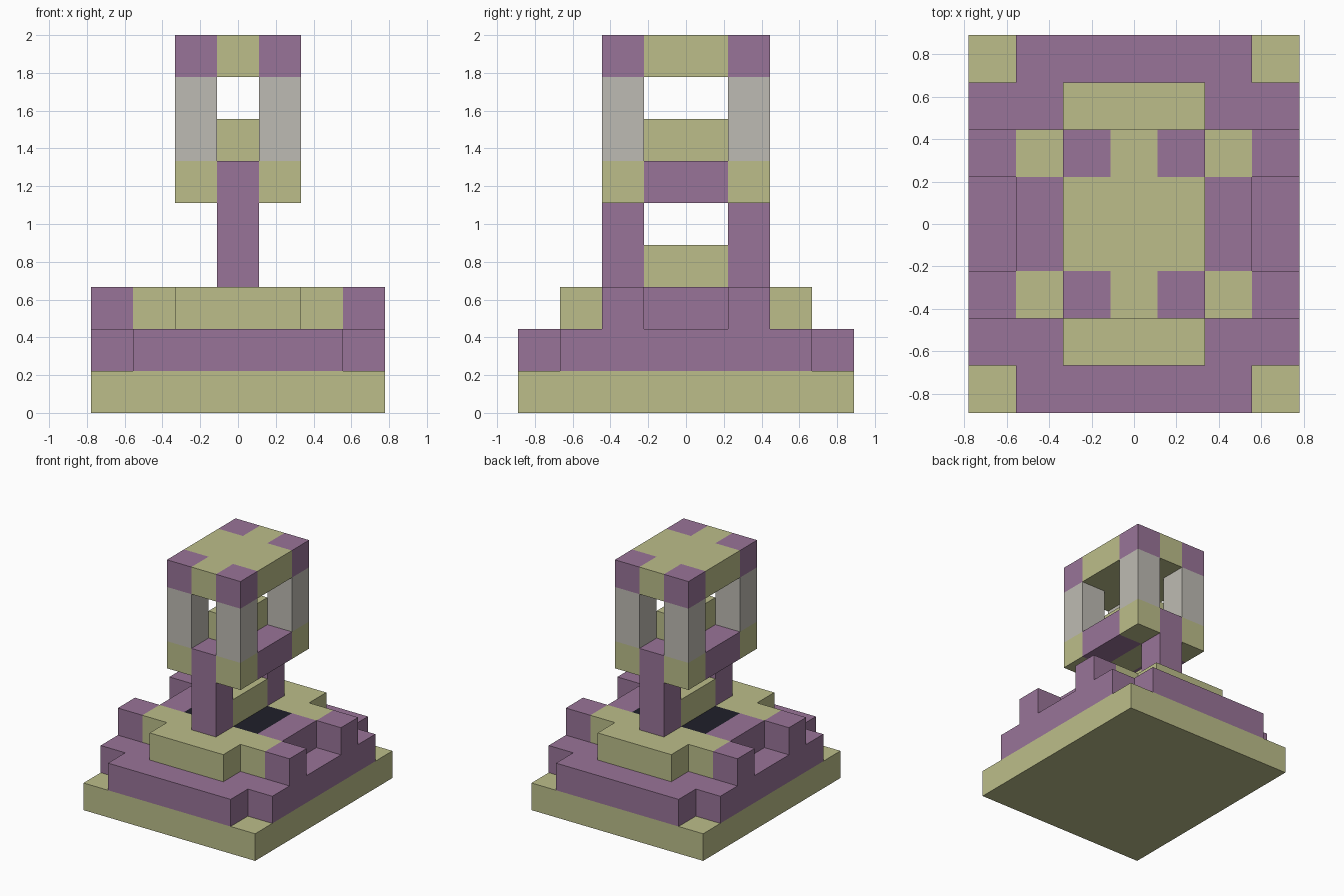
import bpy, bmesh
from mathutils import Matrix, Vector

cube = bpy.data.objects.get("Cube")
if cube:
    bpy.data.objects.remove(cube, do_unlink=True)

U = 2 / 9  # edge of one block


def material(name, rgb):
    """Flat material from 0-255 display values."""
    lin = [((c / 255 + 0.055) / 1.055) ** 2.4 for c in rgb]
    m = bpy.data.materials.new(name)
    m.use_nodes = True
    m.diffuse_color = (*lin, 1)
    m.node_tree.nodes["Principled BSDF"].inputs["Base Color"].default_value = (*lin, 1)
    return m


olive = material("olive", (188, 190, 138))
purple = material("purple", (153, 116, 152))
grey = material("warm_grey", (190, 187, 179))
dark = material("near_black", (31, 31, 42))


def block(name, mat, x, y, z, mirror=""):
    """Box spanning block ranges, repeated across the named axes."""
    lo, hi = Vector((x[0], y[0], z[0])), Vector((x[1], y[1], z[1]))
    mid, size = (lo + hi) / 2, hi - lo
    bm = bmesh.new()
    for sx in ((1, -1) if "x" in mirror else (1,)):
        for sy in ((1, -1) if "y" in mirror else (1,)):
            at = Vector((mid.x * sx, mid.y * sy, mid.z)) * U
            bmesh.ops.create_cube(
                bm, size=1,
                matrix=Matrix.Translation(at) @ Matrix.Diagonal((*(size * U), 1)))
    mesh = bpy.data.meshes.new(name)
    bm.to_mesh(mesh)
    bm.free()
    mesh.materials.append(mat)
    bpy.context.collection.objects.link(bpy.data.objects.new(name, mesh))


MID = (-0.5, 0.5)    # centre column across
ARM = (0.5, 1.5)     # beside the centre
STEP = (1.5, 2.5)
RIM = (2.5, 3.5)
CORE = (-1, 1)       # centre in depth
END = (1, 2)         # pillar row in depth

# Stepped base
block("base_slab", olive, (-3.5, 3.5), (-4, 4), (0, 1))
block("lower_step", purple, (-2.5, 2.5), (-4, 4), (1, 2))
block("lower_step_sides", purple, RIM, (-3, 3), (1, 2), "x")

# Deck with dark wells and side posts
block("deck_ends", olive, (-1.5, 1.5), (1, 3), (2, 3), "y")
block("deck_corners", olive, STEP, END, (2, 3), "xy")
block("deck_sides", purple, STEP, CORE, (2, 3), "x")
block("side_posts", purple, RIM, END, (2, 3), "xy")
block("dark_wells", dark, ARM, CORE, (2, 3), "x")
block("deck_centre", olive, MID, CORE, (2, 4))

# Legs carrying the lantern
block("legs", purple, MID, END, (3, 6), "y")

# Lantern floor
block("floor_corners", olive, ARM, END, (5, 6), "xy")
block("floor_sides", purple, ARM, CORE, (5, 6), "x")
block("lantern_core", olive, MID, CORE, (5, 7))

# Lantern pillars and roof
block("pillars", grey, ARM, END, (6, 8), "xy")
block("roof_corners", purple, ARM, END, (8, 9), "xy")
block("roof_centre", olive, (-1.5, 1.5), CORE, (8, 9))
block("roof_ends", olive, MID, END, (8, 9), "y")
